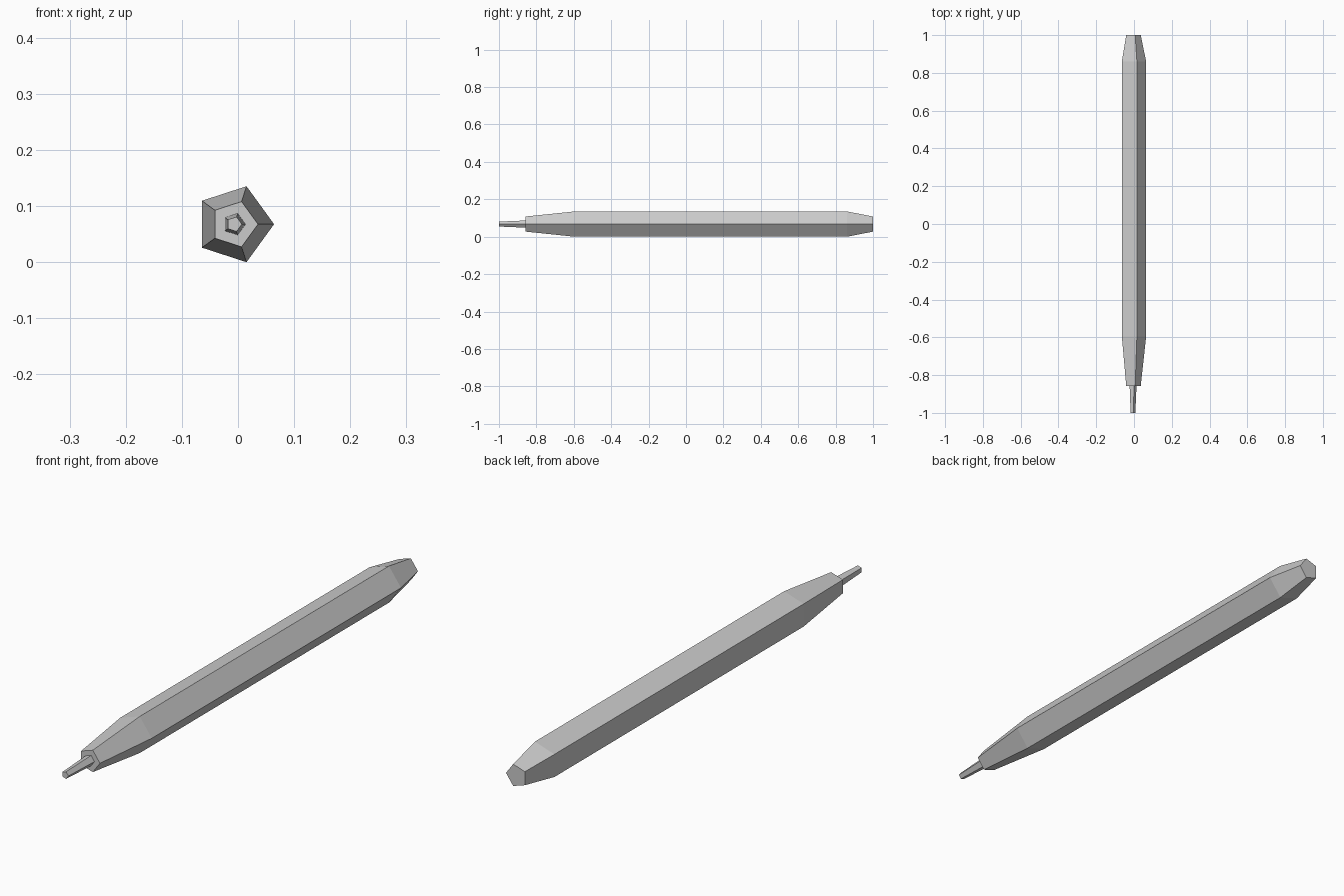
import bpy
import bmesh
from math import cos, sin, tau

cube = bpy.data.objects.get("Cube")
if cube:
    bpy.data.objects.remove(cube, do_unlink=True)

SIDES = 5
RADIUS = 0.0711
CENTRE_X = -0.0068
CENTRE_Z = RADIUS * sin(tau / SIDES)

grey = bpy.data.materials.new("plain_grey")
grey.use_nodes = True
colour = (0.6, 0.6, 0.6, 1)
grey.diffuse_color = colour
grey.node_tree.nodes["Principled BSDF"].inputs["Base Color"].default_value = colour


def loft(name, stations):
    """Closed five-sided solid along y through (y, radius) stations."""
    bm = bmesh.new()
    rings = []
    for y, r in stations:
        angles = [tau * i / SIDES for i in range(SIDES)]
        rings.append([bm.verts.new((CENTRE_X + r * cos(a), y, CENTRE_Z + r * sin(a)))
                      for a in angles])
    for a, b in zip(rings, rings[1:]):
        for i in range(SIDES):
            j = (i + 1) % SIDES
            bm.faces.new((a[i], a[j], b[j], b[i]))
    bm.faces.new(rings[0])
    bm.faces.new(rings[-1])
    bmesh.ops.recalc_face_normals(bm, faces=bm.faces)
    mesh = bpy.data.meshes.new(name)
    bm.to_mesh(mesh)
    bm.free()
    mesh.materials.append(grey)
    obj = bpy.data.objects.new(name, mesh)
    bpy.context.collection.objects.link(obj)
    return obj


# Barrel with a long front taper and a short rear taper
loft("barrel", [(-0.857, 0.0425), (-0.595, RADIUS), (0.86, RADIUS), (1, 0.0425)])

# Slim writing tip, seated slightly inside the barrel
loft("tip", [(-1, 0.0138), (-0.857, 0.0202), (-0.84, 0.0202)])
